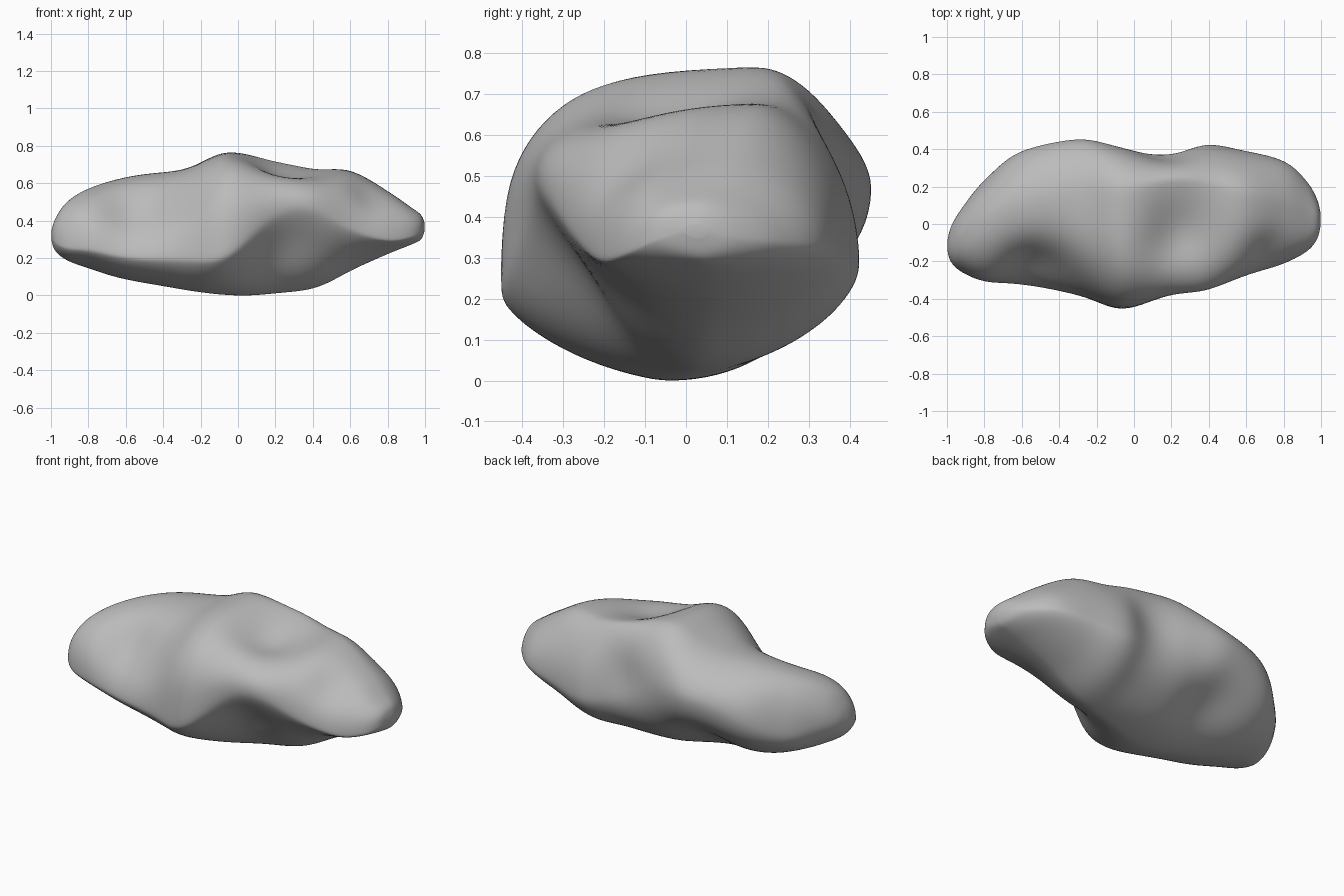
import bpy, bmesh, math
from mathutils import Vector, noise

cube = bpy.data.objects.get("Cube")
if cube:
    bpy.data.objects.remove(cube)

SIDES, STEPS = 96, 10

# Station along the boulder: x, front (y, z), back (y, z), bottom (y, z), top (y, z)
stations = [
    (-1, -.13, .32, -.09, .32, -.11, .3, -.11, .34),
    (-.98, -.2, .29, -.01, .33, -.12, .24, -.1, .41),
    (-.92, -.26, .26, .09, .33, -.1, .19, -.06, .5),
    (-.8, -.31, .25, .24, .31, -.02, .145, .02, .575),
    (-.6, -.33, .22, .395, .4, -.02, .085, .1, .635),
    (-.3, -.385, .2, .46, .46, -.07, .03, .14, .675),
    (-.06, -.455, .22, .415, .43, -.06, 0, .15, .77),
    (.2, -.39, .43, .385, .32, 0, .01, .22, .725),
    (.4, -.36, .46, .425, .28, .04, .035, .2, .68),
    (.6, -.275, .36, .39, .31, .06, .13, .15, .668),
    (.8, -.21, .3, .335, .33, .07, .225, .1, .555),
    (.92, -.15, .31, .23, .34, .06, .27, .06, .475),
    (.98, -.08, .34, .13, .35, .04, .3, .04, .43),
    (1, .0, .365, .05, .365, .03, .35, .03, .38),
]

# Squareness of each quadrant for the tail, the middle and the lobe
squareness = {
    "front_top": (2.1, 3, 2.4),
    "front_bottom": (1.6, 1.4, 1.45),
    "back_top": (2, 2, 1.85),
    "back_bottom": (1.9, 2.1, 1.75),
}

# Hollows: centre, radius, push
hollows = [
    ((.28, -.33, .25), .22, (-.01, .05, .01)),
    ((.22, -.04, .69), .2, (0, 0, -.08)),
    ((-.52, -.2, .44), .22, (0, .07, -.06)),
    ((.68, -.12, .5), .14, (-.02, .02, -.03)),
    ((.12, .4, .45), .17, (0, -.03, 0)),
    ((-.3, .3, .14), .24, (0, -.04, .05)),
]


def spline(a, b, c, d, t):
    """Smooth curve between b and c."""
    return [q + .5 * t * (r - p + t * (2 * p - 5 * q + 4 * r - s + t * (3 * (q - r) + s - p)))
            for p, q, r, s in zip(a, b, c, d)]


def section(row):
    """Ring through the four extreme points, squarer or more bevelled per quadrant."""
    x, fy, fz, by, bz, ly, lz, ty, tz = row
    lobe = min(1, max(0, (x + .06) / .35))
    tail = min(1, max(0, (-.06 - x) / .3))
    ring = []
    for k in range(SIDES):
        a = math.tau * k / SIDES
        c, s = math.cos(a), math.sin(a)
        name = ("back" if c > 0 else "front") + ("_top" if s >= 0 else "_bottom")
        blend = zip(squareness[name], (tail, 1 - tail - lobe, lobe))
        power = 2 / sum(value * share for value, share in blend)
        mid_y, reach_z = (ty, tz) if s >= 0 else (ly, lz)
        side_y, side_z = (by, bz) if c > 0 else (fy, fz)
        ring.append(Vector((x, mid_y + (side_y - mid_y) * abs(c) ** power,
                            side_z + (reach_z - side_z) * abs(s) ** power)))
    return ring


def weather(p):
    """Press in the hollows and add gentle unevenness."""
    out = p.copy()
    for centre, radius, push in hollows:
        d = (p - Vector(centre)).length / radius
        out += Vector(push) * math.exp(-d * d * 1.4)
    return out + noise.noise_vector(p * 4) * .006


# Skin the sections into one closed stone
bm = bmesh.new()
rows = []
last = len(stations) - 1
for i in range(last):
    near = [stations[min(last, max(0, i + o))] for o in (-1, 0, 1, 2)]
    rows += [spline(*near, j / STEPS) for j in range(STEPS)]
rows.append(stations[-1])
rings = [[bm.verts.new(weather(p)) for p in section(r)] for r in rows]
for a, b in zip(rings, rings[1:]):
    for k in range(SIDES):
        n = (k + 1) % SIDES
        bm.faces.new((a[k], a[n], b[n], b[k]))
bm.faces.new(rings[0])
bm.faces.new(rings[-1])

# Soften quadrant seams
for _ in range(8):
    bmesh.ops.smooth_vert(bm, verts=bm.verts, factor=.5,
                          use_axis_x=True, use_axis_y=True, use_axis_z=True)

# Settle on the ground, centred
lo = Vector([min(v.co[i] for v in bm.verts) for i in range(3)])
hi = Vector([max(v.co[i] for v in bm.verts) for i in range(3)])
base = Vector(((lo.x + hi.x) / 2, (lo.y + hi.y) / 2, lo.z))
for v in bm.verts:
    v.co -= base
bmesh.ops.recalc_face_normals(bm, faces=bm.faces)

mesh = bpy.data.meshes.new("boulder")
bm.to_mesh(mesh)
bm.free()
boulder = bpy.data.objects.new("boulder", mesh)
bpy.context.collection.objects.link(boulder)

# Grey stone
stone = bpy.data.materials.new("stone grey")
stone.use_nodes = True
grey = (.5, .5, .5, 1)
stone.diffuse_color = grey
stone.node_tree.nodes["Principled BSDF"].inputs["Base Color"].default_value = grey
mesh.materials.append(stone)

bpy.context.view_layer.objects.active = boulder
boulder.select_set(True)
bpy.ops.object.shade_smooth_by_angle(angle=math.radians(50))
